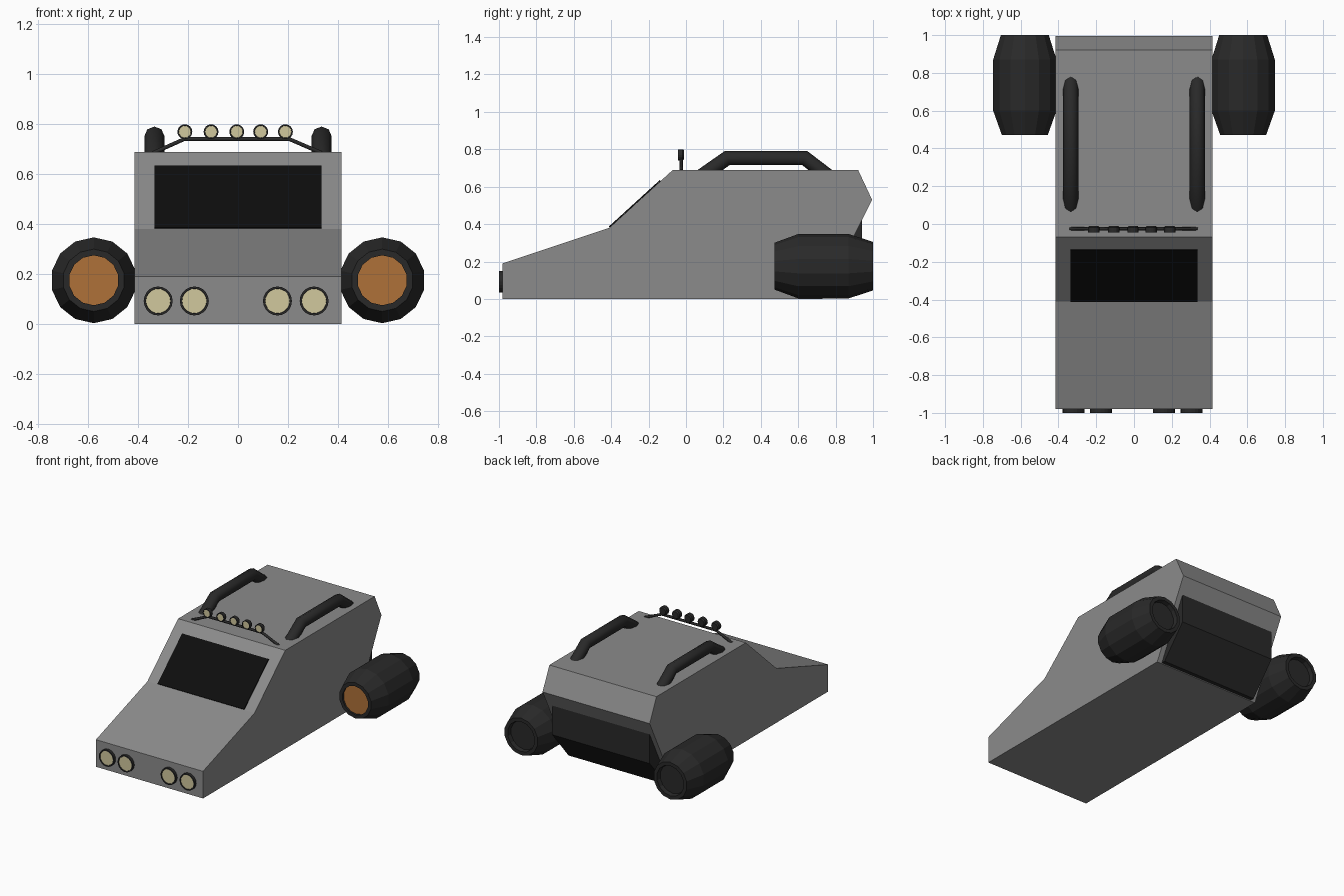
import bpy, math

if "Cube" in bpy.data.objects:
    bpy.data.objects.remove(bpy.data.objects["Cube"])


def material(name, rgb):
    m = bpy.data.materials.new(name)
    m.diffuse_color = (*rgb, 1)
    m.use_nodes = True
    m.node_tree.nodes["Principled BSDF"].inputs["Base Color"].default_value = m.diffuse_color
    return m


GREY = material("body grey", (0.26, 0.26, 0.26))
DARK = material("dark rubber", (0.022, 0.022, 0.022))
BLACK = material("window black", (0.004, 0.004, 0.004))
CREAM = material("lamp cream", (0.64, 0.58, 0.34))
ORANGE = material("intake orange", (0.43, 0.165, 0.04))


def make(name, verts, faces, mats):
    me = bpy.data.meshes.new(name)
    me.from_pydata(verts, [], faces)
    for m in mats:
        me.materials.append(m)
    ob = bpy.data.objects.new(name, me)
    bpy.context.collection.objects.link(ob)
    return ob


def extrude_profile(name, profile, half, mat):
    """Side profile (y, z), clockwise from the right, extruded across x."""
    n = len(profile)
    verts = [(x, y, z) for x in (-half, half) for y, z in profile]
    faces = [tuple(range(n)), tuple(range(2 * n - 1, n - 1, -1))]
    faces += [(i, i + n, (i + 1) % n + n, (i + 1) % n) for i in range(n)]
    ob = make(name, verts, faces, [mat])
    recalc(ob)
    return ob


def recalc(ob):
    import bmesh
    bm = bmesh.new()
    bm.from_mesh(ob.data)
    bmesh.ops.recalc_face_normals(bm, faces=bm.faces)
    bm.to_mesh(ob.data)
    bm.free()


def lathe(name, profile, x, z, n, mats):
    """Spin (radius, y) rings about a y axis; front cap takes the last material."""
    verts = [(x + r * math.sin(2 * math.pi * i / n), y, z + r * math.cos(2 * math.pi * i / n))
             for r, y in profile for i in range(n)]
    k = len(profile)
    faces = [(j * n + i, j * n + (i + 1) % n, (j + 1) * n + (i + 1) % n, (j + 1) * n + i)
             for j in range(k - 1) for i in range(n)]
    faces += [tuple(range((k - 1) * n, k * n)), tuple(range(n))]
    ob = make(name, verts, faces, mats)
    ob.data.polygons[len(faces) - 1].material_index = len(mats) - 1
    recalc(ob)
    return ob


def tube(name, points, radius, mat, res):
    cu = bpy.data.curves.new(name, 'CURVE')
    cu.dimensions = '3D'
    cu.bevel_depth = radius
    cu.bevel_resolution = res
    cu.use_fill_caps = True
    sp = cu.splines.new('POLY')
    sp.points.add(len(points) - 1)
    for p, co in zip(sp.points, points):
        p.co = (*co, 1)
    cu.materials.append(mat)
    ob = bpy.data.objects.new(name, cu)
    bpy.context.collection.objects.link(ob)
    bpy.ops.object.select_all(action='DESELECT')
    ob.select_set(True)
    bpy.context.view_layer.objects.active = ob
    bpy.ops.object.convert(target='MESH')
    return bpy.context.object


# Wedge-shaped body
extrude_profile("body", [(-0.98, 0), (-0.98, 0.19), (-0.41, 0.38), (-0.07, 0.69),
                         (0.92, 0.69), (0.995, 0.53), (0.73, 0)], 0.415, GREY)

# Dark engine block under the rear overhang
extrude_profile("rear_engine_block", [(0.70, 0.005), (0.92, 0.43), (0.942, 0.43),
                                      (0.942, 0.22), (0.76, 0.005)], 0.378, DARK)

# Windscreen plate lying on the sloped front
ny, nz = -0.0045, 0.005
extrude_profile("windscreen", [(-0.408, 0.382), (-0.408 + ny, 0.382 + nz),
                               (-0.136 + ny, 0.63 + nz), (-0.136, 0.63)], 0.335, BLACK)

# Barrel thrusters with recessed ends, orange at the front
for side, sx in (("left", -1), ("right", 1)):
    lathe(side + "_thruster",
          [(0.10, 0.485), (0.10, 0.472), (0.125, 0.472), (0.172, 0.60), (0.172, 0.87),
           (0.13, 1.0), (0.105, 1.0), (0.10, 0.97)],
          sx * 0.578, 0.175, 14, [DARK, ORANGE])
    # Roof rails
    x = sx * 0.335
    tube(side + "_roof_rail", [(x, 0.061, 0.64), (x, 0.22, 0.753), (x, 0.635, 0.753),
                               (x, 0.78, 0.64)], 0.04, DARK, 2)

# Headlights and roof lamps: dark housing with a cream lens
for i, x in enumerate((-0.32, -0.175, 0.158, 0.305)):
    lathe(f"headlight_{i + 1}", [(0.049, -0.997), (0.050, -1.0), (0.058, -1.0), (0.058, -0.97)],
          x, 0.092, 20, [DARK, CREAM])
for i, x in enumerate((-0.213, -0.108, -0.005, 0.091, 0.19)):
    lathe(f"roof_lamp_{i + 1}", [(0.024, -0.042), (0.025, -0.044), (0.03, -0.044), (0.03, -0.018),
                                 (0.024, -0.01)],
          x, 0.77, 16, [DARK, CREAM])

# Thin bar carrying the roof lamps
tube("lamp_bar", [(-0.34, -0.025, 0.685), (-0.215, -0.025, 0.741), (0.205, -0.025, 0.741),
                  (0.335, -0.025, 0.685)], 0.009, DARK, 1)
